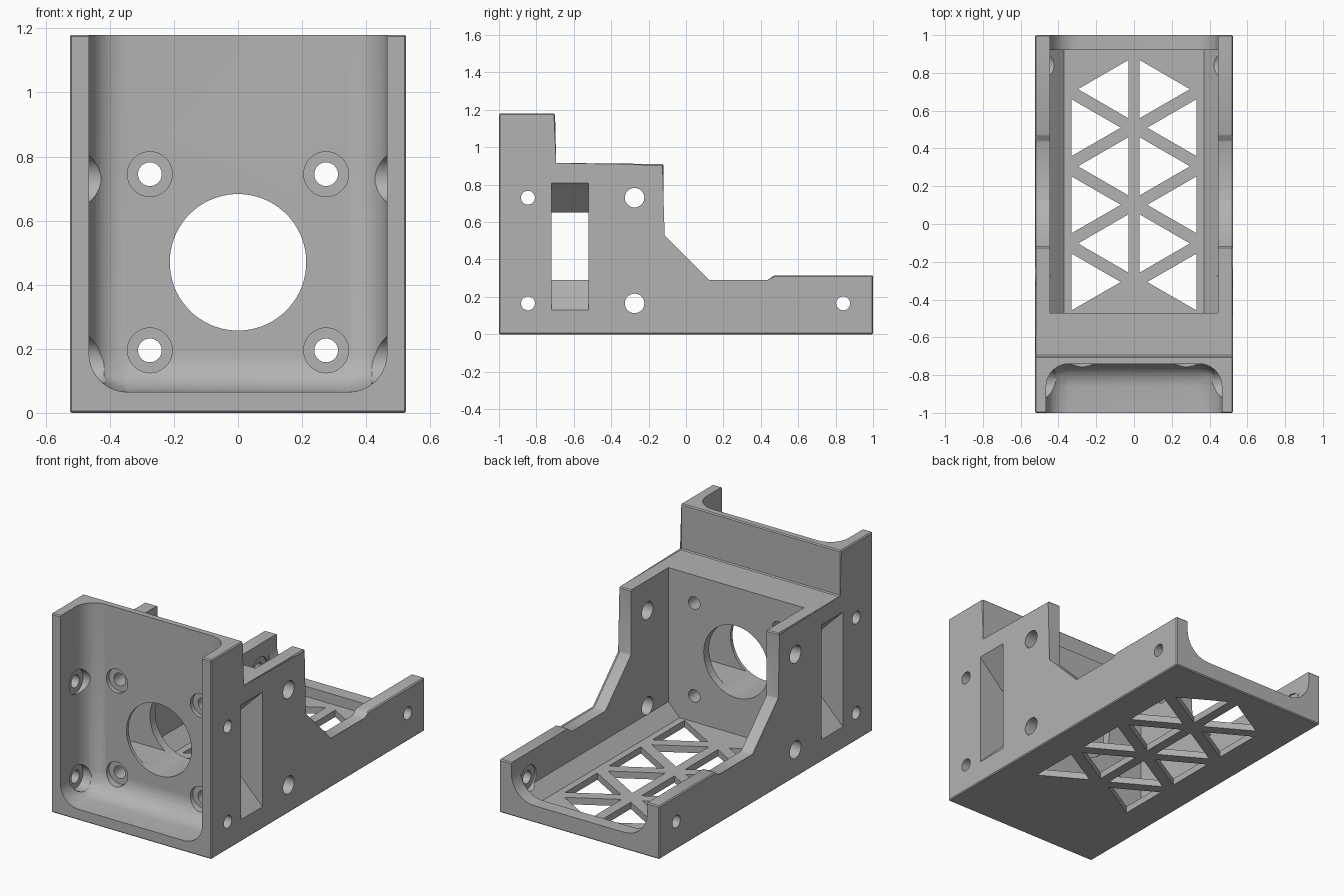
import bpy
import bmesh
from math import cos, sin, tau, radians

cube = bpy.data.objects.get("Cube")
if cube:
    bpy.data.objects.remove(cube, do_unlink=True)

grey = bpy.data.materials.new("plain grey")
grey.use_nodes = True
grey.diffuse_color = (0.45, 0.45, 0.45, 1)
grey.node_tree.nodes["Principled BSDF"].inputs["Base Color"].default_value = grey.diffuse_color


def finish(name, bm):
    bmesh.ops.recalc_face_normals(bm, faces=bm.faces)
    mesh = bpy.data.meshes.new(name)
    bm.to_mesh(mesh)
    bm.free()
    mesh.materials.append(grey)
    ob = bpy.data.objects.new(name, mesh)
    bpy.context.collection.objects.link(ob)
    return ob


def bevel(bm, rule, width, segments):
    edges = [e for e in bm.edges if rule(*e.verts)]
    bmesh.ops.bevel(bm, geom=edges, offset=width, offset_type='OFFSET',
                    segments=segments, profile=0.5, affect='EDGES')


def prism(name, points, axis, lo, hi, bevels=()):
    """Extrude a 2D outline along an axis, then bevel the chosen edges."""
    place = {"x": lambda a, b, t: (t, a, b),
             "y": lambda a, b, t: (a, t, b),
             "z": lambda a, b, t: (a, b, t)}[axis]
    bm = bmesh.new()
    low = [bm.verts.new(place(a, b, lo)) for a, b in points]
    high = [bm.verts.new(place(a, b, hi)) for a, b in points]
    bm.faces.new(low)
    bm.faces.new(high)
    n = len(points)
    for i in range(n):
        j = (i + 1) % n
        bm.faces.new((low[i], low[j], high[j], high[i]))
    for step in bevels:
        bevel(bm, *step)
    return finish(name, bm)


def rect(a0, a1, b0, b1):
    return [(a0, b0), (a1, b0), (a1, b1), (a0, b1)]


def circle(a, b, r, n=40):
    return [(a + r * cos(tau * i / n), b + r * sin(tau * i / n)) for i in range(n)]


def both(axis, value):
    """Rule: both ends of the edge lie at this coordinate (mirrored for x)."""
    def test(v):
        c = abs(v.co.x) if axis == "x" else getattr(v.co, axis)
        return abs(c - value) < 1e-4
    return lambda p, q: test(p) and test(q) and (axis != "x" or p.co.x * q.co.x > 0)


# Side outline of the bracket
outline = [(-1, 0), (1, 0), (1, .315), (.47, .315), (.44, .285), (.12, .285),
           (-.12, .525), (-.12, .91), (-.70, .91), (-.70, 1.18), (-1, 1.18)]
body = prism("motor_bracket", outline, "x", -.525, .525,
             [(lambda p, q: True, .006, 1)])


def cut(cutter):
    mod = body.modifiers.new("cut", 'BOOLEAN')
    mod.operation = 'DIFFERENCE'
    mod.solver = 'EXACT'
    mod.object = cutter
    bpy.context.view_layer.objects.active = body
    bpy.ops.object.modifier_apply(modifier=mod.name)
    mesh = cutter.data
    bpy.data.objects.remove(cutter, do_unlink=True)
    bpy.data.meshes.remove(mesh)


# Front pocket with rounded inside corners
side, back, floor = both("x", .465), both("y", -.74), both("z", .065)
cut(prism("front_pocket", rect(-.465, .465, -1.2, -.74), "z", .065, 1.5,
          [(lambda p, q: side(p, q) + back(p, q) + floor(p, q) >= 2, .12, 10)]))

# Rear tray with chamfers along the floor
wall, rear, base = both("x", .445), both("y", .92), both("z", .04)
cut(prism("tray", rect(-.445, .445, -.47, .92), "z", .04, 1.5,
          [(lambda p, q: wall(p, q) and base(p, q), .075, 1),
           (lambda p, q: rear(p, q) and base(p, q), .04, 1)]))

# Rounded opening in the rear lip
low = both("z", .1)
cut(prism("rear_opening", rect(-.445, .445, .9, 1.2), "z", .1, .6,
          [(lambda p, q: wall(p, q) and low(p, q), .15, 10)]))

# Sideways slot, flared towards both outer walls
slot = [(s * x, .47 + t * h) for s, t, order in
        ((1, 1, 1), (1, -1, -1), (-1, -1, 1), (-1, 1, -1))
        for x, h in ((.365, .18), (.6, .415))[::order]]
cut(prism("side_slot", slot, "y", -.72, -.52))

# Shaft hole, screw holes and counterbores in the upright
cut(prism("shaft_hole", circle(0, .47, .213, 72), "y", -1.1, -.4))
for x in (-.275, .275):
    for z in (.195, .745):
        cut(prism("screw_hole", circle(x, z, .037), "y", -1.1, -.4))
        cut(prism("counterbore", circle(x, z, .07), "y", -1.1, -.715))

# Holes through the side walls, some counterbored on the inside
for y, z, r in ((-.845, .73, .037), (-.845, .165, .037), (.84, .165, .037),
                (-.275, .73, .052), (-.275, .165, .052)):
    cut(prism("side_hole", circle(y, z, r), "x", -.7, .7))
    if r < .05:
        reach = .475 if y < 0 else .455
        cut(prism("side_counterbore", circle(y, z, .072), "x", -reach, reach))

# Triangular openings leaving a lattice floor
for s in (-1, 1):
    for k in range(3):
        y = .714 - .4085 * k
        cut(prism("inner_triangle", [(s * .296, y), (s * .03, y + .154),
                                     (s * .03, y - .154)], "z", -.1, .1))
        y -= .204
        cut(prism("outer_triangle", [(s * .07, y), (s * .33, y + .15),
                                     (s * .33, y - .15)], "z", -.1, .1))

# Smooth the fillets and bores, keep corners crisp
bpy.ops.object.select_all(action='DESELECT')
body.select_set(True)
bpy.context.view_layer.objects.active = body
bpy.ops.object.shade_smooth_by_angle(angle=radians(30))
